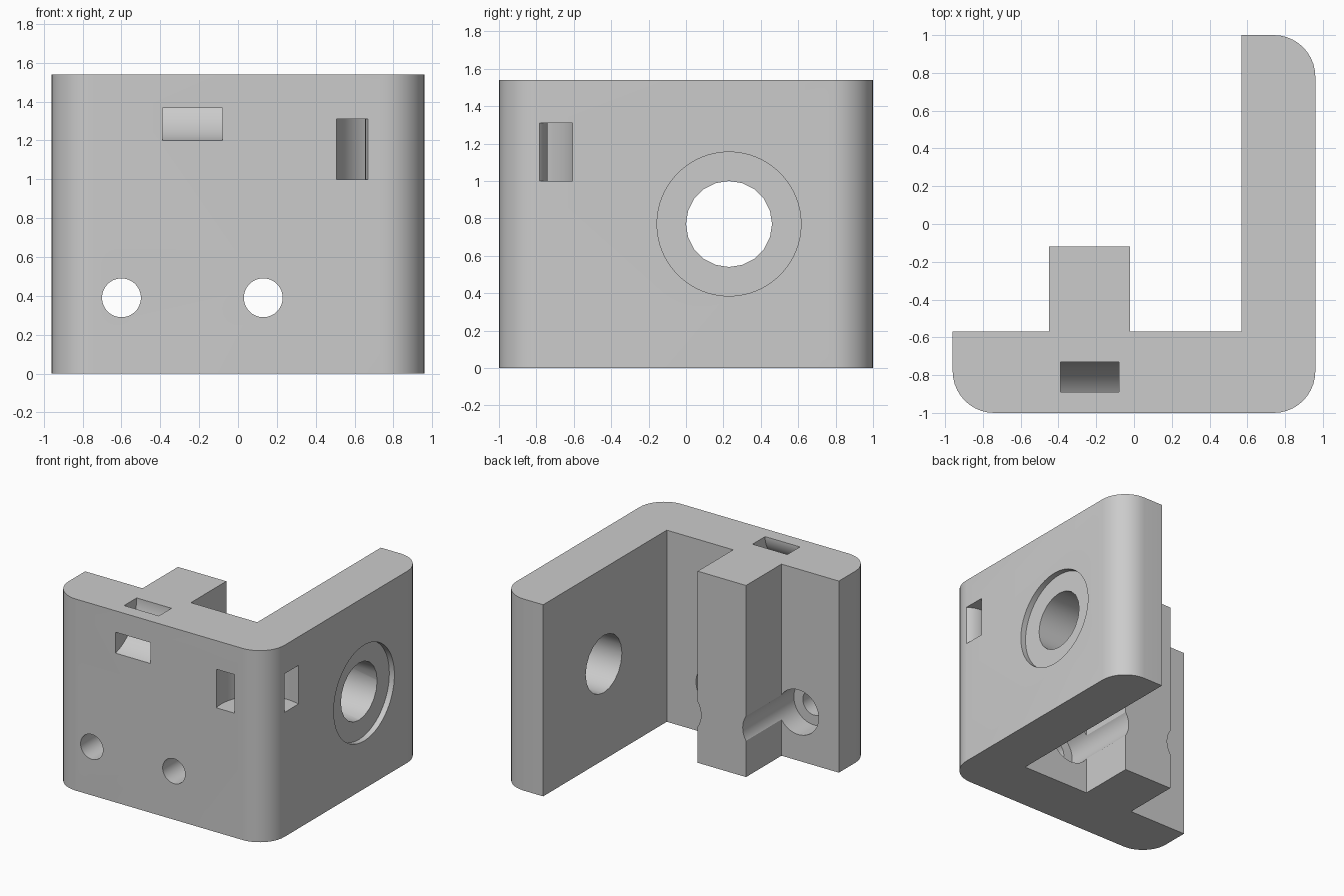
import bpy, bmesh, math
from mathutils import Vector

cube = bpy.data.objects.get("Cube")
if cube:
    bpy.data.objects.remove(cube, do_unlink=True)

HEIGHT, FILLET = 1.54, 0.22

grey = bpy.data.materials.new("plain_grey")
grey.use_nodes = True
grey.diffuse_color = (0.6, 0.6, 0.6, 1)
grey.node_tree.nodes["Principled BSDF"].inputs["Base Color"].default_value = (0.6, 0.6, 0.6, 1)


def arc(cx, cy, r, start, end, steps):
    """Points along an arc, angles in degrees."""
    angles = [math.radians(start + (end - start) * i / steps) for i in range(steps + 1)]
    return [(cx + r * math.cos(a), cy + r * math.sin(a)) for a in angles]


def make_object(name, bm):
    bmesh.ops.recalc_face_normals(bm, faces=bm.faces)
    mesh = bpy.data.meshes.new(name)
    bm.to_mesh(mesh)
    bm.free()
    mesh.materials.append(grey)
    obj = bpy.data.objects.new(name, mesh)
    bpy.context.collection.objects.link(obj)
    return obj


def prism(name, points, low, high, axis="z"):
    """Extrude a profile along an axis; profile is (x,y), (x,z) or (y,z)."""
    place = {"z": lambda a, b, d: (a, b, d),
             "y": lambda a, b, d: (a, d, b),
             "x": lambda a, b, d: (d, a, b)}[axis]
    bm = bmesh.new()
    face = bm.faces.new([bm.verts.new(place(a, b, low)) for a, b in points])
    ext = bmesh.ops.extrude_face_region(bm, geom=[face])
    verts = [v for v in ext["geom"] if isinstance(v, bmesh.types.BMVert)]
    bmesh.ops.translate(bm, verts=verts, vec=Vector(place(0, 0, high - low)))
    return make_object(name, bm)


def cylinder(name, a, b, r, low, high, axis, sides=48):
    return prism(name, arc(a, b, r, 0, 360, sides)[:-1], low, high, axis)


def curved_slot(name, a, b, inner, outer, start, end, low, high, axis):
    """Part of a ring with a rectangular section."""
    points = arc(a, b, outer, start, end, 28) + arc(a, b, inner, end, start, 28)
    return prism(name, points, low, high, axis)


# L-shaped bracket with rounded outer corners and a rib behind the front wall
outline = arc(-0.96 + FILLET, -1 + FILLET, FILLET, 180, 270, 10)
outline += arc(0.96 - FILLET, -1 + FILLET, FILLET, 270, 360, 10)
outline += arc(0.96 - FILLET, 1 - FILLET, FILLET, 0, 90, 10)
outline += [(0.57, 1), (0.57, -0.57), (-0.02, -0.57), (-0.02, -0.12),
            (-0.45, -0.12), (-0.45, -0.57), (-0.96, -0.57)]
bracket = prism("corner_bracket", outline, 0, HEIGHT)

cutters = []
# Bolt holes with rear counterbores that graze the rib
for side, x in (("right", -0.6), ("left", 0.13)):
    cutters.append(cylinder(side + "_bolt_hole", x, 0.39, 0.1, -1.2, -0.5, "y"))
    cutters.append(cylinder(side + "_counterbore", x, 0.39, 0.18, -0.77, 0.1, "y"))

# Large bore through the side wall with a shallow outer recess
cutters.append(cylinder("side_bore", 0.23, 0.77, 0.23, 0.4, 1.2, "x", 20))
cutters.append(cylinder("side_recess", 0.23, 0.77, 0.385, 0.915, 1.2, "x", 64))

# Curved tie slots, one over the top edge and one around the front corner
cutters.append(curved_slot("top_tie_slot", -1.08, HEIGHT, 0.19, 0.35,
                           -100, 20, -0.39, -0.08, "x"))
cutters.append(curved_slot("corner_tie_slot", 0.842, -0.927, 0.187, 0.343,
                           30, 240, 1.0, 1.31, "z"))

bpy.ops.object.select_all(action="DESELECT")
bpy.context.view_layer.objects.active = bracket
bracket.select_set(True)
for cutter in cutters:
    cutter.hide_render = True
    mod = bracket.modifiers.new(cutter.name, "BOOLEAN")
    mod.operation = "DIFFERENCE"
    mod.solver = "EXACT"
    mod.object = cutter
    bpy.ops.object.modifier_apply(modifier=mod.name)
    bpy.data.objects.remove(cutter, do_unlink=True)

bpy.ops.object.shade_smooth_by_angle(angle=math.radians(30))
